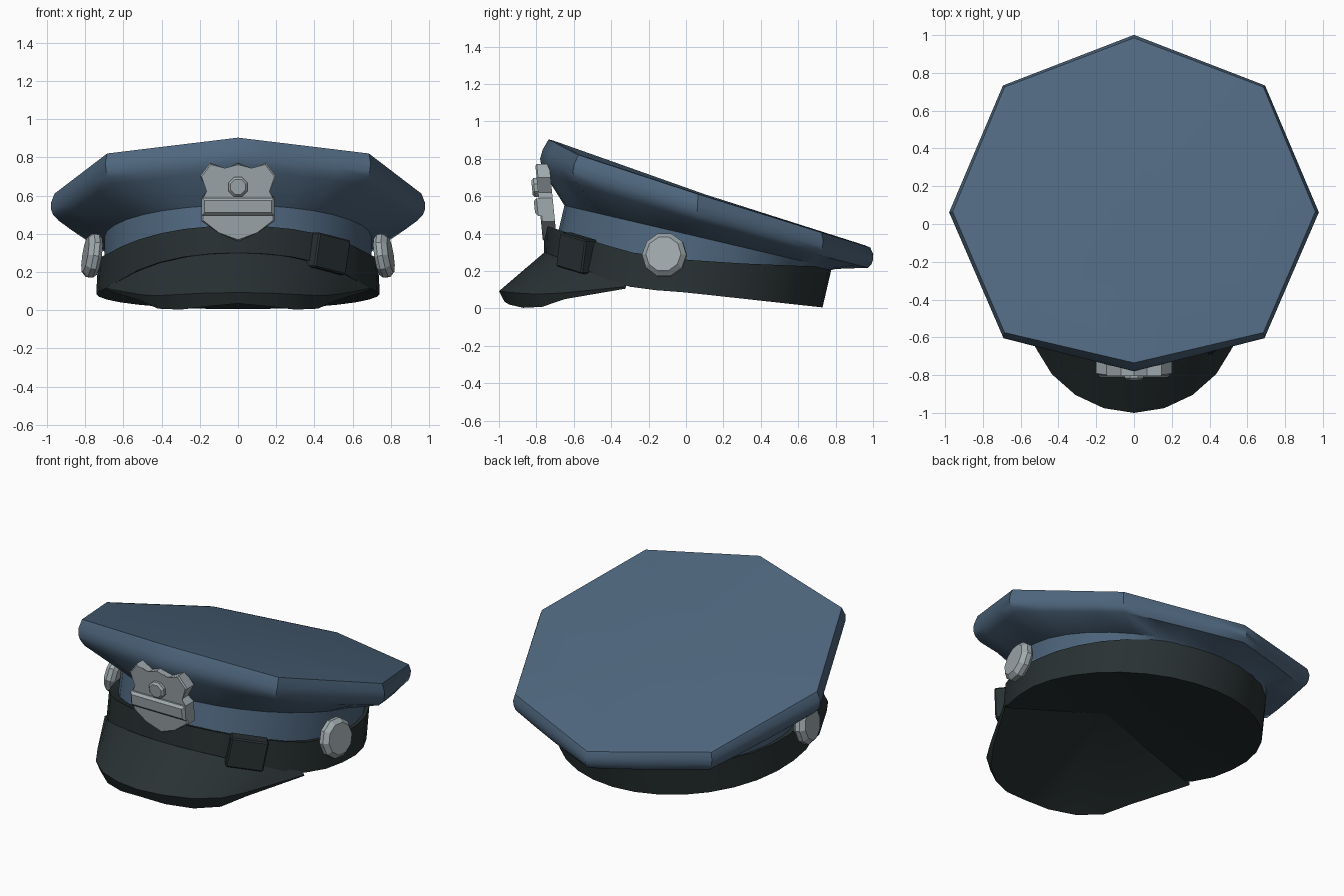
import bpy, bmesh, math
from mathutils import Vector, Matrix

if "Cube" in bpy.data.objects:
    bpy.data.objects.remove(bpy.data.objects["Cube"])

N = 32


def material(name, rgb):
    m = bpy.data.materials.new(name)
    m.diffuse_color = (*rgb, 1)
    m.use_nodes = True
    m.node_tree.nodes["Principled BSDF"].inputs["Base Color"].default_value = m.diffuse_color
    return m


BLUE = material("blue_cloth", (0.078, 0.135, 0.21))
DARK = material("dark_leather", (0.022, 0.031, 0.033))
METAL = material("metal", (0.35, 0.40, 0.42))


def finish(bm, name, mat, smooth=30):
    bmesh.ops.remove_doubles(bm, verts=bm.verts, dist=1e-4)
    bmesh.ops.recalc_face_normals(bm, faces=bm.faces)
    me = bpy.data.meshes.new(name)
    bm.to_mesh(me)
    bm.free()
    me.materials.append(mat)
    ob = bpy.data.objects.new(name, me)
    bpy.context.collection.objects.link(ob)
    if smooth:
        bpy.ops.object.select_all(action='DESELECT')
        ob.select_set(True)
        bpy.context.view_layer.objects.active = ob
        bpy.ops.object.shade_smooth_by_angle(angle=math.radians(smooth))
    return ob


def loft(rings, closed=True):
    """Skin a list of point rings; a one-point ring makes a fan."""
    bm = bmesh.new()
    rows = [[bm.verts.new(p) for p in r] for r in rings]
    for a, b in zip(rows, rows[1:]):
        n = max(len(a), len(b))
        for i in range(n if closed else n - 1):
            j = (i + 1) % n
            if len(a) == 1:
                bm.faces.new((a[0], b[i], b[j]))
            elif len(b) == 1:
                bm.faces.new((a[i], b[0], a[j]))
            else:
                bm.faces.new((a[i], b[i], b[j], a[j]))
    return bm


def interp(table, y):
    for (y0, z0), (y1, z1) in zip(table, table[1:]):
        if y <= y1:
            f = max(0, (y - y0) / (y1 - y0))
            return z0 + f * (z1 - z0)
    return table[-1][1]


def oval(rx, front, back, zfun):
    cy, ry = (front + back) / 2, (back - front) / 2
    pts = []
    for i in range(N):
        t = 2 * math.pi * i / N
        y = cy - ry * math.cos(t)
        pts.append(Vector((rx * math.sin(t), y, zfun(y))))
    return pts


def octagon(half):
    """Mirror five corners into an octagon and split each edge."""
    c = [Vector(p) for p in half]
    c += [Vector((-p.x, p.y, p.z)) for p in c[-2:0:-1]]
    k = N // 8
    return [c[i].lerp(c[(i + 1) % 8], j / k) for i in range(8) for j in range(k)]


def band_top(y):
    return interp([(-.76, .445), (-.68, .42), (-.5, .36), (-.3, .30),
                   (0, .26), (.3, .24), (.78, .22)], y)


def band_bottom(y):
    return interp([(-.76, .30), (-.68, .27), (-.5, .19), (-.36, .125),
                   (-.2, .10), (0, .085), (.73, .005)], y)


# Crown: tilted octagonal top, rolled rim, flared underside and upright wall
upper = octagon([(0, -.735, .903), (.685, -.575, .82), (.96, .065, .61),
                 (.685, .725, .405), (0, .985, .325)])
lower = octagon([(0, -.78, .80), (.69, -.605, .73), (.978, .06, .525),
                 (.69, .73, .33), (0, 1.0, .26)])
middle = Vector((0, .10, .61))
inner = [p.lerp(middle, .03) + Vector((0, 0, .003)) for p in upper]
side = [a.lerp(b, .55) + Vector((a.x, a.y - .1, 0)) * .009 for a, b in zip(upper, lower)]
neck = oval(.70, -.65, .80, lambda y: .55 - .234 * (y + .65))
roll1 = [a.lerp(b, .04) + Vector((0, 0, -.022)) for a, b in zip(lower, neck)]
roll2 = [a.lerp(b, .14) + Vector((0, 0, -.036)) for a, b in zip(lower, neck)]
foot = oval(.70, -.685, .76, lambda y: band_top(y) - .02)
finish(loft([[middle], inner, upper, side, lower, roll1, roll2, neck, foot]),
       "crown", BLUE, 40)

# Band with closed, hollowed underside
apex = Vector((0, -.25, .285))
finish(loft([oval(.69, -.67, .75, lambda y: band_top(y) - .01),
             oval(.733, -.755, .78, band_top),
             oval(.742, -.76, .73, band_bottom), [apex]]), "band", DARK)


# Visor: top surface, rolled edge, underside fan
def mirror(half):
    return [Vector((-x, y, z)) for x, y, z in half[:0:-1]] + [Vector(p) for p in half]


root = mirror([(0, -.745, .31), (.22, -.71, .29), (.42, -.605, .245),
               (.55, -.49, .20), (.62, -.41, .165), (.68, -.32, .125)])
rim = mirror([(0, -1.0, .092), (.16, -.975, .09), (.31, -.905, .082),
              (.435, -.795, .076), (.515, -.665, .082), (.60, -.52, .105),
              (.695, -.33, .115)][:5] + [(.695, -.335, .115)])
under = mirror([(0, -.97, .035), (.155, -.945, .02), (.30, -.87, .003),
                (.42, -.77, .008), (.51, -.645, .05), (.69, -.325, .105)])
finish(loft([root, rim, under, [apex]], closed=False), "visor", DARK, 35)

# Side buttons: turned ten-sided discs
profile = [(0, -.035), (.10, -.035), (.12, -.015), (.12, .012), (.095, .038), (0, .038)]
for s, name in ((1, "button_right"), (-1, "button_left")):
    tilt = (Matrix.Translation((s * .763, -.115, .285))
            @ Matrix.Rotation(-s * math.radians(9), 4, 'Z')
            @ Matrix.Rotation(-s * math.radians(9), 4, 'Y'))
    rings = [[tilt @ Vector((s * h, r * math.cos(math.tau * i / 10), r * math.sin(math.tau * i / 10)))
              for i in range(10)] if r else [tilt @ Vector((s * h, 0, 0))] for r, h in profile]
    finish(loft(rings), name, METAL, 0)

# Strap slide on the right of the band
bm = bmesh.new()
bmesh.ops.create_cube(bm, size=1)
place = (Matrix.Translation((.47, -.585, .295)) @ Matrix.Rotation(math.radians(40), 4, 'Z')
         @ Matrix.Rotation(math.radians(11), 4, 'Y') @ Matrix.Diagonal((.22, .085, .185, 1)))
bmesh.ops.transform(bm, matrix=place, verts=bm.verts)
bmesh.ops.bevel(bm, geom=bm.edges[:], offset=.008, segments=1, affect='EDGES')
finish(bm, "strap_slide", DARK, 0)


# Badge: plates that lean slightly forward
def plate(name, half, back, front, bevel):
    outline = half + [(-x, z) for x, z in half[::-1] if x > 0]
    lean = lambda z: -.10 * (z - .56)
    bm = bmesh.new()
    a, b = [[bm.verts.new((x, y + lean(z), z)) for x, z in outline] for y in (back, front)]
    n = len(outline)
    for i in range(n):
        bm.faces.new((a[i], a[(i + 1) % n], b[(i + 1) % n], b[i]))
    bm.faces.new(a)
    cap = bm.faces.new(b)
    bmesh.ops.bevel(bm, geom=list(cap.edges), offset=bevel, segments=1, affect='EDGES')
    finish(bm, name, METAL, 0)


plate("badge_shield", [(0, .36), (.10, .405), (.19, .465), (.19, .59), (.155, .62),
                       (.20, .70), (.145, .772), (.07, .735), (0, .77)], -.71, -.785, .008)
plate("badge_banner", [(.19, .495), (.19, .588)], -.74, -.812, .015)
stud = [(.055 * math.sin(math.radians(a)), .645 - .055 * math.cos(math.radians(a)))
        for a in (22.5, 67.5, 112.5, 157.5)]
plate("badge_stud", stud, -.74, -.815, .012)
